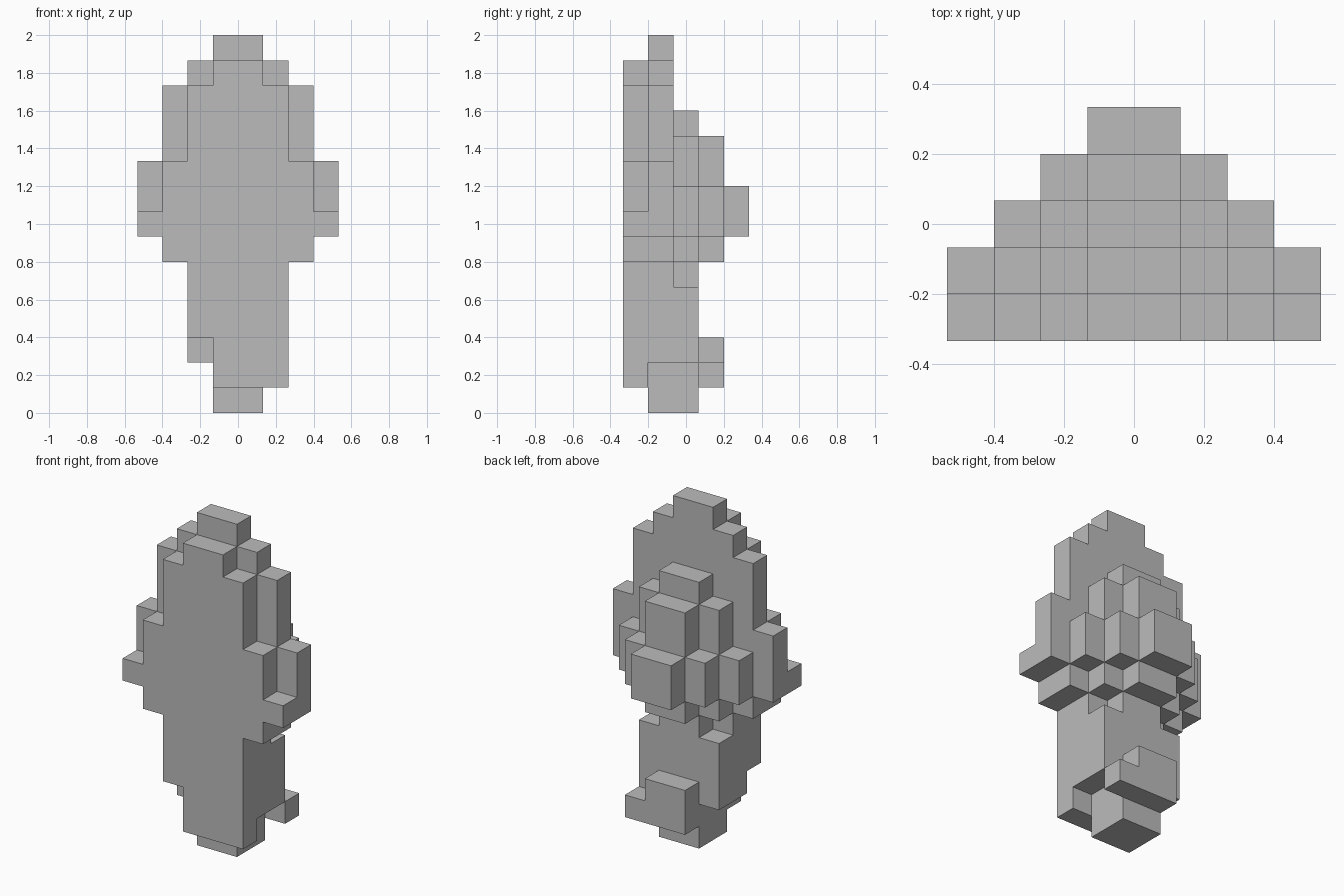
import bpy
import bmesh
from mathutils import Vector

UNIT = 2 / 15  # edge of one block

cube = bpy.data.objects.get("Cube")
if cube:
    bpy.data.objects.remove(cube, do_unlink=True)

grey = bpy.data.materials.new("stone_grey")
grey.use_nodes = True
colour = (0.5, 0.5, 0.5, 1)
grey.diffuse_color = colour
grey.node_tree.nodes["Principled BSDF"].inputs["Base Color"].default_value = colour

# Each depth layer, front to back: (bottom, top, left edge, right edge) in blocks
layers = [
    # front shell
    [(1, 3, -1, 2), (3, 6, -2, 2), (6, 7, -3, 3), (7, 8, -4, 4),
     (8, 10, -3, 3), (10, 13, -2, 2), (13, 14, -1, 1)],
    # main slab with foot
    [(0, 2, -1, 1), (2, 6, -2, 2), (6, 7, -3, 3), (7, 10, -4, 4),
     (10, 13, -3, 3), (13, 14, -2, 2), (14, 15, -1, 1)],
    # rear half of the leg and inner step of the hump
    [(0, 2, -1, 1), (2, 5, -2, 2), (5, 6, -1, 1), (6, 7, -2, 2),
     (7, 9, -3, 3), (9, 11, -2, 2), (11, 12, -1, 1)],
    # heel with side arm, and middle step of the hump
    [(1, 2, -1, 2), (2, 3, -1, 1), (6, 7, -1, 1), (7, 9, -2, 2), (9, 11, -1, 1)],
    # outer step of the hump
    [(7, 9, -1, 1)],
]

cells = {(x, y, z)
         for y, bands in enumerate(layers)
         for low, high, left, right in bands
         for z in range(low, high)
         for x in range(left, right)}


def add_side(bm, cell, axis, sign):
    """Add the face of a block that looks along one signed axis."""
    centre = Vector(cell) + Vector((0.5, 0.5 - len(layers) / 2, 0.5))
    normal, u, v = Vector(), Vector(), Vector()
    normal[axis] = sign / 2
    u[(axis + 1) % 3] = 0.5
    v[(axis + 2) % 3] = sign / 2
    corners = (-u - v, u - v, u + v, v - u)
    bm.faces.new([bm.verts.new((centre + normal + c) * UNIT) for c in corners])


# Outer skin only, then flat areas merged into single faces
bm = bmesh.new()
for cell in sorted(cells):
    for axis in range(3):
        for sign in (-1, 1):
            neighbour = list(cell)
            neighbour[axis] += sign
            if tuple(neighbour) not in cells:
                add_side(bm, cell, axis, sign)
bmesh.ops.remove_doubles(bm, verts=bm.verts[:], dist=UNIT / 100)
bmesh.ops.dissolve_limit(bm, angle_limit=0.01, verts=bm.verts[:], edges=bm.edges[:])

mesh = bpy.data.meshes.new("stepped_body")
bm.to_mesh(mesh)
bm.free()
mesh.materials.append(grey)
body = bpy.data.objects.new("stepped_body", mesh)
bpy.context.collection.objects.link(body)
